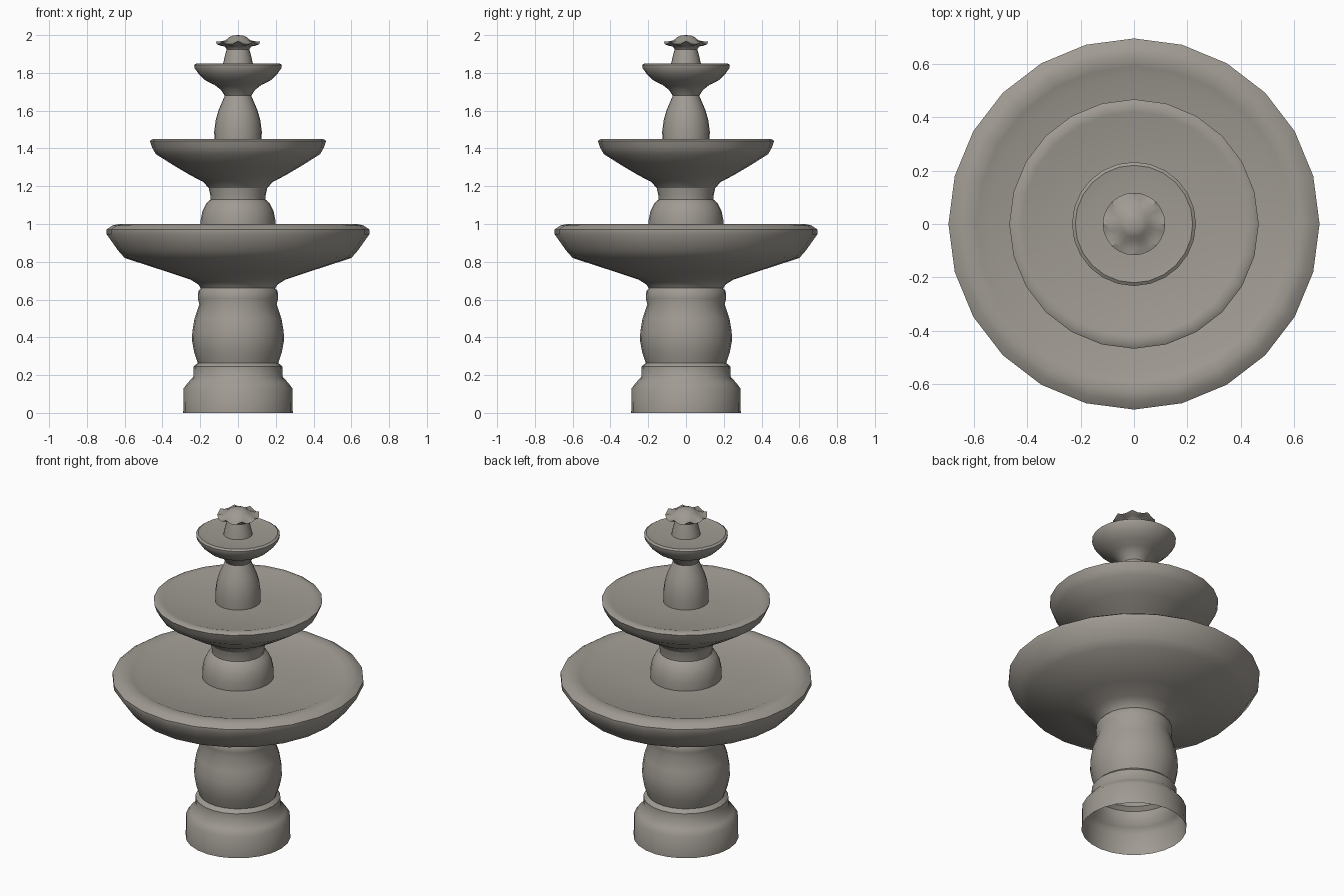
import bpy, bmesh, math

SIDES = 24

stone = bpy.data.materials.new("warm grey stone")
stone.diffuse_color = (0.35, 0.325, 0.29, 1)


def lathe(name, profile, wave=None):
    """Spin (radius, height) points about z; wave(i, angle) shifts ring i vertically."""
    bm = bmesh.new()
    rings = []
    for i, (r, z) in enumerate(profile):
        if r == 0:
            rings.append([bm.verts.new((0, 0, z))] * SIDES)
            continue
        ring = []
        for k in range(SIDES):
            a = 2 * math.pi * k / SIDES
            dz = wave(i, a) if wave else 0
            ring.append(bm.verts.new((r * math.cos(a), r * math.sin(a), z + dz)))
        rings.append(ring)
    for lo, hi in zip(rings, rings[1:]):
        for k in range(SIDES):
            n = (k + 1) % SIDES
            quad = [lo[k], lo[n], hi[n], hi[k]]
            bm.faces.new(list(dict.fromkeys(quad)))
    mesh = bpy.data.meshes.new(name)
    bm.to_mesh(mesh)
    bm.free()
    mesh.materials.append(stone)
    obj = bpy.data.objects.new(name, mesh)
    bpy.context.collection.objects.link(obj)
    bpy.ops.object.select_all(action='DESELECT')
    obj.select_set(True)
    bpy.context.view_layer.objects.active = obj
    bpy.ops.object.shade_smooth_by_angle(angle=math.radians(42))
    return obj


# Hollow pedestal with plinth, collar and bulging drum
lathe("pedestal", [
    (0.29, 0), (0.288, 0.13), (0.265, 0.16), (0.237, 0.19), (0.235, 0.245),
    (0.213, 0.265), (0.232, 0.32), (0.243, 0.38), (0.242, 0.43), (0.23, 0.50),
    (0.205, 0.575), (0.212, 0.605), (0.21, 0.645), (0.197, 0.66)])

# Large basin
lathe("lower_basin", [
    (0.197, 0.66), (0.21, 0.68), (0.25, 0.705), (0.36, 0.742), (0.60, 0.82),
    (0.635, 0.86), (0.695, 0.945), (0.695, 0.972), (0.665, 0.992), (0.63, 1.0),
    (0.59, 0.992), (0.55, 0.975), (0.18, 0.975)])

# Stem between large and middle basins
lathe("middle_stem", [
    (0.198, 0.975), (0.198, 1.02), (0.188, 1.07), (0.168, 1.11),
    (0.145, 1.13), (0.147, 1.155), (0.155, 1.19)])

# Middle basin
lathe("middle_basin", [
    (0.155, 1.19), (0.183, 1.222), (0.25, 1.257), (0.34, 1.31), (0.435, 1.37),
    (0.455, 1.405), (0.467, 1.44), (0.45, 1.45), (0.42, 1.448), (0.38, 1.435),
    (0.11, 1.435)])

# Stem between middle and small basins
lathe("upper_stem", [
    (0.125, 1.435), (0.126, 1.49), (0.118, 1.55), (0.104, 1.60),
    (0.085, 1.645), (0.07, 1.68)])

# Small basin
lathe("upper_basin", [
    (0.07, 1.68), (0.09, 1.71), (0.125, 1.737), (0.17, 1.758), (0.205, 1.79),
    (0.23, 1.825), (0.232, 1.842), (0.22, 1.85), (0.175, 1.843), (0.06, 1.843)])

# Flower finial with a scalloped lip and domed top
lathe("flower_finial", [
    (0.08, 1.843), (0.072, 1.88), (0.06, 1.925), (0.07, 1.94), (0.092, 1.945),
    (0.117, 1.957), (0.095, 1.962), (0.066, 1.972), (0.048, 1.989),
    (0.025, 1.998), (0, 2.0)],
    wave=lambda i, a: {4: 0.005, 5: 0.01, 6: 0.005}.get(i, 0) * math.cos(8 * a))
